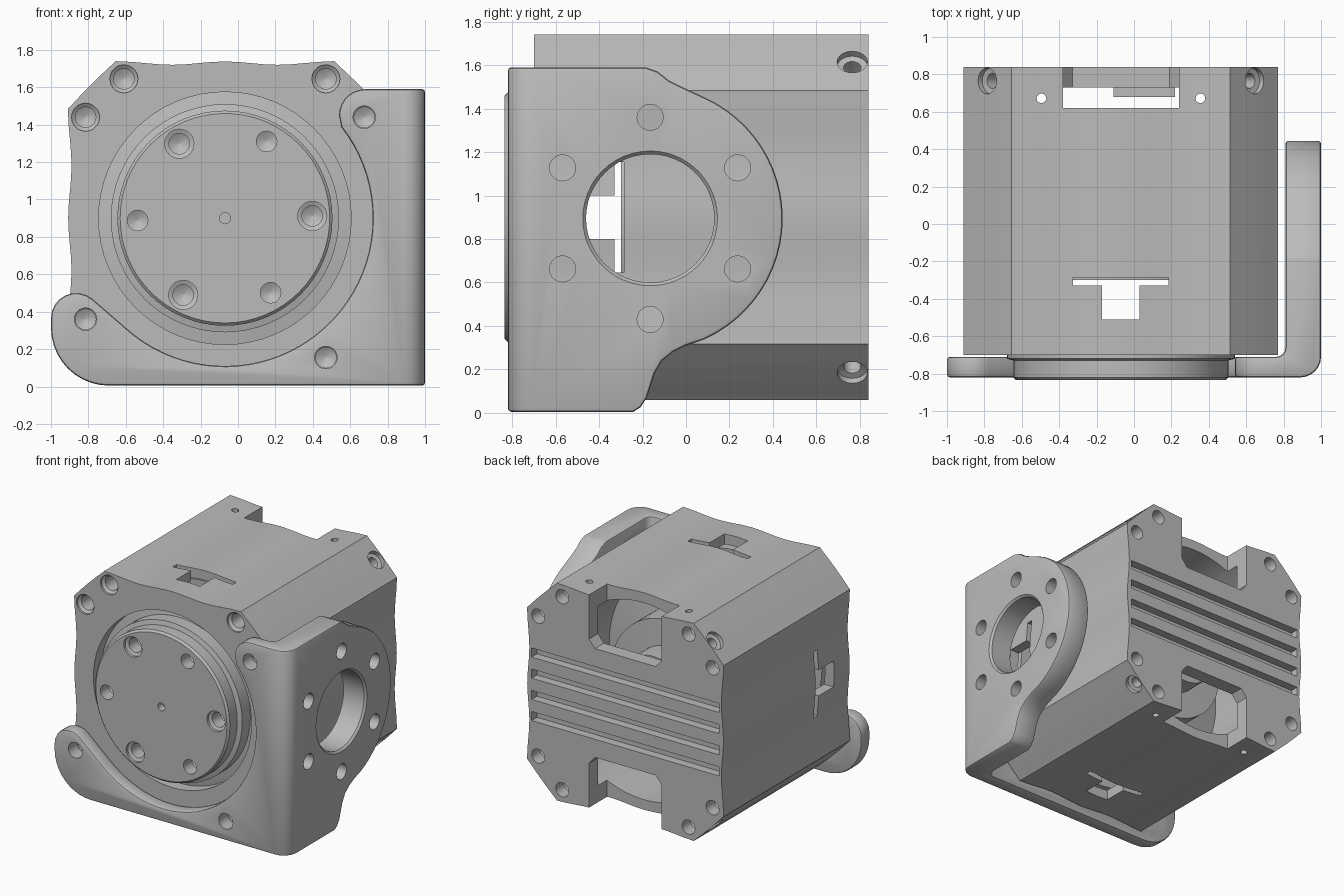
import bpy, bmesh, math
from mathutils import Vector, Matrix

cube = bpy.data.objects.get("Cube")
if cube:
    bpy.data.objects.remove(cube, do_unlink=True)

CX, CZ = -0.07, 0.9          # axis of the motor housing
FC = (-0.165, 0.895)         # centre of the flange hole (y, z)

grey = bpy.data.materials.new("machined_grey")
grey.use_nodes = True
GREY = (0.5, 0.5, 0.5, 1)
grey.diffuse_color = GREY
grey.node_tree.nodes["Principled BSDF"].inputs["Base Color"].default_value = GREY


def make(name, bm):
    bmesh.ops.recalc_face_normals(bm, faces=bm.faces)
    me = bpy.data.meshes.new(name)
    bm.to_mesh(me)
    bm.free()
    me.materials.append(grey)
    ob = bpy.data.objects.new(name, me)
    bpy.context.collection.objects.link(ob)
    return ob


def prism(name, pts, axis, a, b):
    """Extrude a 2D outline along an axis from a to b."""
    put = {"x": lambda p, t: (t, p[0], p[1]),
           "y": lambda p, t: (p[0], t, p[1]),
           "z": lambda p, t: (p[0], p[1], t)}[axis]
    bm = bmesh.new()
    ends = [[bm.verts.new(put(p, t)) for p in pts] for t in (a, b)]
    for e in ends:
        bm.faces.new(e)
    n = len(pts)
    for i in range(n):
        j = (i + 1) % n
        bm.faces.new((ends[0][i], ends[0][j], ends[1][j], ends[1][i]))
    return make(name, bm)


def lathe(name, prof, places, n=32):
    """Revolve a (radius, depth) profile at each (location, direction)."""
    bm = bmesh.new()
    for loc, d in places:
        rot = Vector(d).to_track_quat("Z", "Y").to_matrix().to_4x4()
        m = Matrix.Translation(loc) @ rot
        rings = []
        for r, t in prof:
            rings.append([bm.verts.new(m @ Vector((r * math.cos(k * math.tau / n),
                          r * math.sin(k * math.tau / n), t))) for k in range(n)])
        for r0, r1 in zip(rings, rings[1:]):
            for k in range(n):
                q = (k + 1) % n
                bm.faces.new((r0[k], r0[q], r1[q], r1[k]))
        bm.faces.new(rings[0])
        bm.faces.new(rings[-1])
    return make(name, bm)


def bake(ob):
    dg = bpy.context.evaluated_depsgraph_get()
    me = bpy.data.meshes.new_from_object(ob.evaluated_get(dg))
    ob.modifiers.clear()
    ob.data = me


def boolean(ob, tool, op="DIFFERENCE"):
    mod = ob.modifiers.new("cut", "BOOLEAN")
    mod.operation, mod.object, mod.solver = op, tool, "EXACT"
    mod.use_self = False
    bake(ob)
    bpy.data.objects.remove(tool, do_unlink=True)


def bevel(ob, width):
    mod = ob.modifiers.new("bevel", "BEVEL")
    mod.width, mod.segments, mod.limit_method = width, 2, "ANGLE"
    mod.angle_limit = math.radians(40)
    bake(ob)


def smooth(ob):
    bpy.ops.object.select_all(action="DESELECT")
    ob.select_set(True)
    bpy.context.view_layer.objects.active = ob
    bpy.ops.object.shade_smooth_by_angle(angle=math.radians(30))


def arc(c, r, a, b, n):
    return [(c[0] + r * math.cos(math.radians(a + (b - a) * i / n)),
             c[1] + r * math.sin(math.radians(a + (b - a) * i / n))) for i in range(n + 1)]


def box(x0, x1, y0, y1):
    return [(x0, y0), (x1, y0), (x1, y1), (x0, y1)]


def spline(pts, steps=4):
    """Closed smooth curve through the points."""
    out, n = [], len(pts)
    for i in range(n):
        p0, p1, p2, p3 = (Vector(pts[(i + k) % n]) for k in (-1, 0, 1, 2))
        for s in range(steps):
            t = s / steps
            out.append(0.5 * (2 * p1 + (p2 - p0) * t + (2 * p0 - 5 * p1 + 4 * p2 - p3) * t * t
                              + (3 * p1 - p0 - 3 * p2 + p3) * t ** 3))
    return out


# housing: wavy square with cut corners
side = [(0.61, 0.815), (0.55, 0.838), (0.28, 0.82), (0, 0.838),
        (-0.28, 0.82), (-0.55, 0.838), (-0.61, 0.815)]
ring = []
for k in range(4):
    for x, z in side:
        for _ in range(k):
            x, z = -z, x
        ring.append((x, z))
outline = [(p[0] + CX, p[1] + CZ) for p in spline(ring)]
body = prism("housing", outline, "y", -0.70, 0.84)

# housing bore, with a wider chamber behind the front opening
BACK, FRONT = (0, -1, 0), (0, 1, 0)
boolean(body, lathe("bore", [(0.675, -0.9), (0.675, -0.61), (0.76, -0.6), (0.76, 0.73)],
                    [((CX, 0, CZ), FRONT)], 64))

# cable notches above and below in the rear wall
for s in (1, -1):
    notch = [(-0.31, 1), (-0.31, 0.48), (-0.26, 0.42), (0.26, 0.42), (0.31, 0.48), (0.31, 1)]
    boolean(body, prism("notch", [(CX + x, CZ + s * z) for x, z in notch], "y", 0.62, 1))

# T-shaped windows on all four sides
tee = [(-0.1, -0.51), (0.1, -0.51), (0.1, -0.33), (0.255, -0.33),
       (0.255, -0.285), (-0.255, -0.285), (-0.255, -0.33), (-0.1, -0.33)]
boolean(body, prism("window", [(CX + x, y) for x, y in tee], "z", -1, 3))
boolean(body, prism("window", [(y, CZ + x) for x, y in tee], "x", -2, 2))

# cooling grooves in the rear wall
for z in (-0.245, -0.082, 0.082, 0.245):
    boolean(body, prism("groove", box(CX - 0.8, CX + 0.8, CZ + z - 0.035, CZ + z + 0.035),
                        "y", 0.775, 1))

# screw holes: corner pairs front and rear, slanted corner screws, pin holes
corners = [(CX + sx * a, CZ + sz * b) for sx in (1, -1) for sz in (1, -1)
           for a, b in ((0.54, 0.745), (0.745, 0.54))]
sunk = [(0.075, -0.05), (0.075, 0.015), (0.055, 0.03), (0.055, 0.2), (0.002, 0.23)]
plain = [(0.055, -0.05), (0.055, 0.1), (0.002, 0.13)]
boolean(body, lathe("holes", sunk, [((x, -0.7, z), FRONT) for x, z in corners], 20))
boolean(body, lathe("holes", plain, [((x, 0.84, z), BACK) for x, z in corners], 20))
slant = [((CX + sx * 0.713, 0.765, CZ + sz * 0.713), (-sx, 0, -sz))
         for sx in (1, -1) for sz in (1, -1)]
boolean(body, lathe("holes", [(0.07, -0.1), (0.07, 0.03), (0.04, 0.035), (0.04, 0.11)], slant, 20))
boolean(body, lathe("pins", [(0.026, -1), (0.026, 3)],
                    [((CX + s * 0.425, 0.672, 0), (0, 0, 1)) for s in (1, -1)], 12))

# rotor: stepped turned disc with two sets of holes
rotor = lathe("rotor", [(0.56, -0.835), (0.575, -0.82), (0.575, -0.73), (0.61, -0.72),
                        (0.61, -0.62), (0.72, -0.6), (0.72, -0.53)], [((CX, 0, CZ), FRONT)], 64)


def around(first, r):
    return [((CX + r * math.cos(math.radians(first + k * 120)), -0.835,
              CZ + r * math.sin(math.radians(first + k * 120))), FRONT) for k in range(3)]


boolean(rotor, lathe("holes", [(0.078, -0.05), (0.078, 0.02), (0.055, 0.03), (0.055, 0.13),
                               (0.002, 0.16)], around(1.5, 0.467), 24))
boolean(rotor, lathe("holes", plain, around(61.5, 0.467), 24))
boolean(rotor, lathe("holes", [(0.03, -0.05), (0.03, 0.06)], [((CX, -0.835, CZ), FRONT)], 16))

# stator and rear hub inside the chamber
stator = lathe("stator", [(0.765, -0.3), (0.765, -0.05), (0.5, 0), (0.5, 0.3), (0.3, 0.31),
                          (0.3, 0.5)], [((CX, 0, CZ), FRONT)], 64)
connector = prism("cable_connector", box(-0.11, 0.22, 0.68, 0.74), "z", 0.55, 1.25)

# bracket: bent plate trimmed by its front and side outlines
bend = ([(-1.1, -0.82)] + arc((0.89, -0.71), 0.11, -90, 0, 6) + [(1, 0.7), (0.81, 0.7)]
        + arc((0.76, -0.66), 0.05, 0, -90, 4) + [(-1.1, -0.71)])
bracket = prism("bracket", bend, "z", -0.2, 1.8)
face = ([(1.2, 0.005)] + arc((-0.69, 0.315), 0.31, 270, 180, 10)
        + arc((-0.865, 0.365), 0.135, 180, 50, 8) + arc((CX, CZ), 0.79, 228, 398, 40)
        + arc((0.68, 1.45), 0.14, 180, 90, 7) + [(1.2, 1.59)])
boolean(bracket, prism("trim", face, "y", -2, 2), "INTERSECT")
flange = ([(-1, -0.1), (-0.34, -0.1), (-0.25, 0.0), (-0.21, 0.025), (-0.18, 0.07), (-0.145, 0.18),
           (-0.11, 0.24), (-0.06, 0.28), (0.0, 0.31)]
          + arc(FC, 0.61, -66, 66, 24)
          + [(-0.02, 1.5), (-0.08, 1.53), (-0.13, 1.57), (-0.18, 1.588), (-0.3, 1.62), (-1, 1.7)])
boolean(bracket, prism("trim", flange, "x", -2, 2), "INTERSECT")
bevel(bracket, 0.016)
RIGHT = (1, 0, 0)
boolean(bracket, lathe("hole", [(0.295, 0.7), (0.295, 0.985), (0.33, 1.02)],
                       [((0, *FC), RIGHT)], 48))
bolts = arc(FC, 0.465, 30, 330, 5)
boolean(bracket, lathe("holes", [(0.06, 0.7), (0.06, 1.1)], [((0, *p), RIGHT) for p in bolts], 20))
screws = [(-0.815, 0.36), (CX + 0.54, CZ - 0.745), (CX + 0.745, CZ + 0.54)]
boolean(bracket, lathe("holes", [(0.06, -1), (0.06, -0.65)],
                       [((x, 0, z), FRONT) for x, z in screws], 20))

for ob in (body, rotor, stator, connector, bracket):
    smooth(ob)
